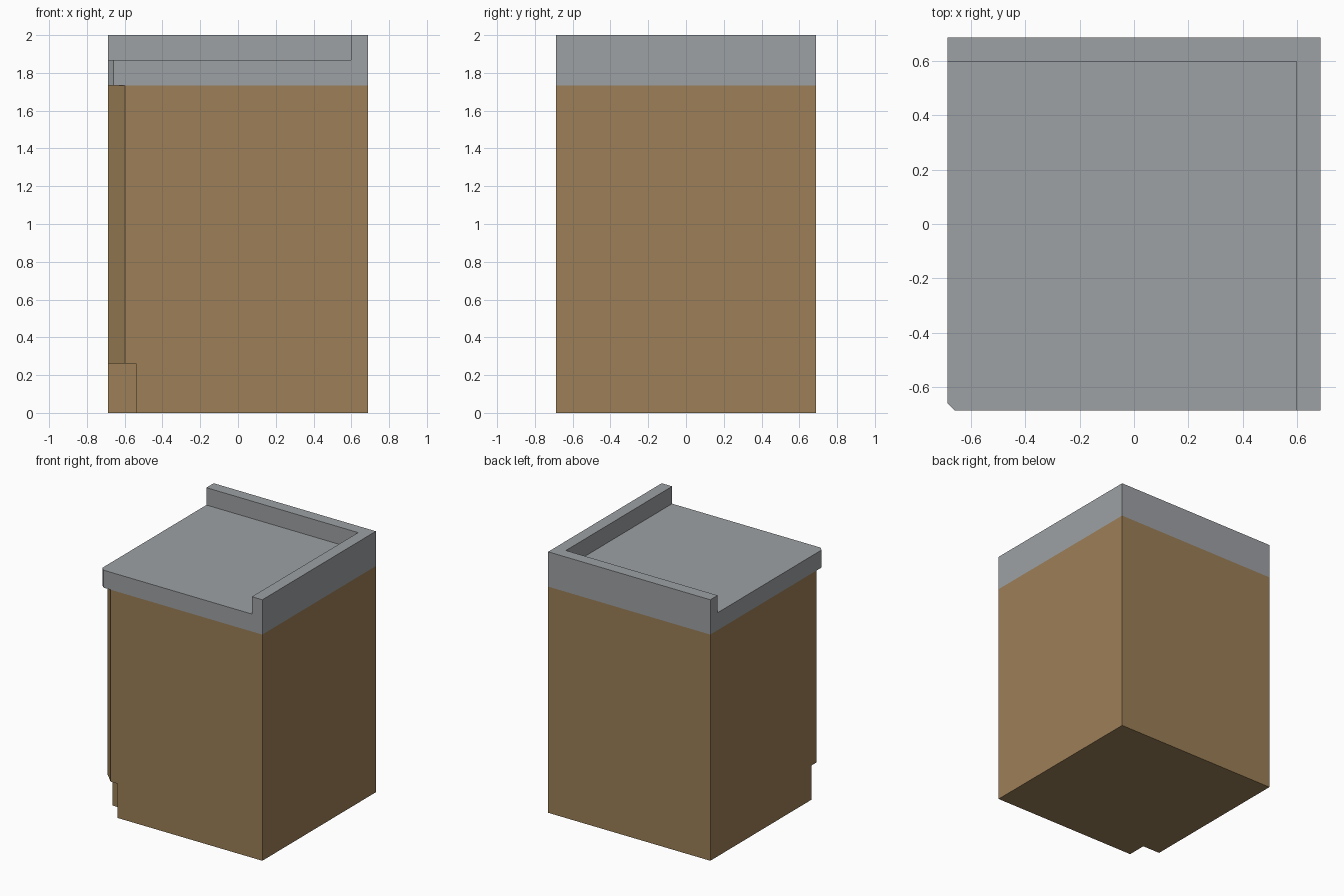
import bpy
import bmesh

if "Cube" in bpy.data.objects:
    bpy.data.objects.remove(bpy.data.objects["Cube"])

HALF = 0.6875                                # half the footprint
KICK, CASE, SLAB, TOP = 0.262, 1.733, 1.867, 2.0   # heights of the layers


def make_material(name, srgb):
    mat = bpy.data.materials.new(name)
    mat.use_nodes = True
    colour = [(c / 255 / 12.92) if c < 11 else ((c / 255 + 0.055) / 1.055) ** 2.4 for c in srgb] + [1]
    mat.diffuse_color = colour
    mat.node_tree.nodes["Principled BSDF"].inputs["Base Color"].default_value = colour
    return mat


def prism(name, outline, bottom, top, mat):
    """Extrude a flat outline upward into a closed solid."""
    bm = bmesh.new()
    base = bm.faces.new([bm.verts.new((x, y, bottom)) for x, y in outline])
    raised = bmesh.ops.extrude_face_region(bm, geom=[base], use_keep_orig=True)["geom"]
    bmesh.ops.translate(bm, vec=(0, 0, top - bottom),
                        verts=[v for v in raised if isinstance(v, bmesh.types.BMVert)])
    bmesh.ops.recalc_face_normals(bm, faces=bm.faces)
    mesh = bpy.data.meshes.new(name)
    bm.to_mesh(mesh)
    bm.free()
    mesh.materials.append(mat)
    obj = bpy.data.objects.new(name, mesh)
    bpy.context.collection.objects.link(obj)
    return obj


def cut_square(cut, square=False):
    """Square outline with its front right corner chamfered or notched."""
    inner = cut - HALF
    notch = [(inner, inner)] if square else []
    return [(HALF, -HALF), (HALF, HALF), (-HALF, HALF), (-HALF, inner)] + notch + [(inner, -HALF)]


wood = make_material("brown wood", (156, 127, 87))
stone = make_material("grey stone", (157, 161, 164))

# Cabinet: notched plinth below a chamfered body
prism("plinth", cut_square(0.147, square=True), 0, KICK, wood)
prism("cabinet_body", cut_square(0.089), KICK, CASE, wood)

# Worktop with a small chamfer
prism("countertop", cut_square(0.028), CASE, SLAB, stone)

# Raised L-shaped edge along the back and left side
RIM = 0.599
prism("backsplash", [(RIM, -HALF), (HALF, -HALF), (HALF, HALF),
                     (-HALF, HALF), (-HALF, RIM), (RIM, RIM)], SLAB, TOP, stone)
